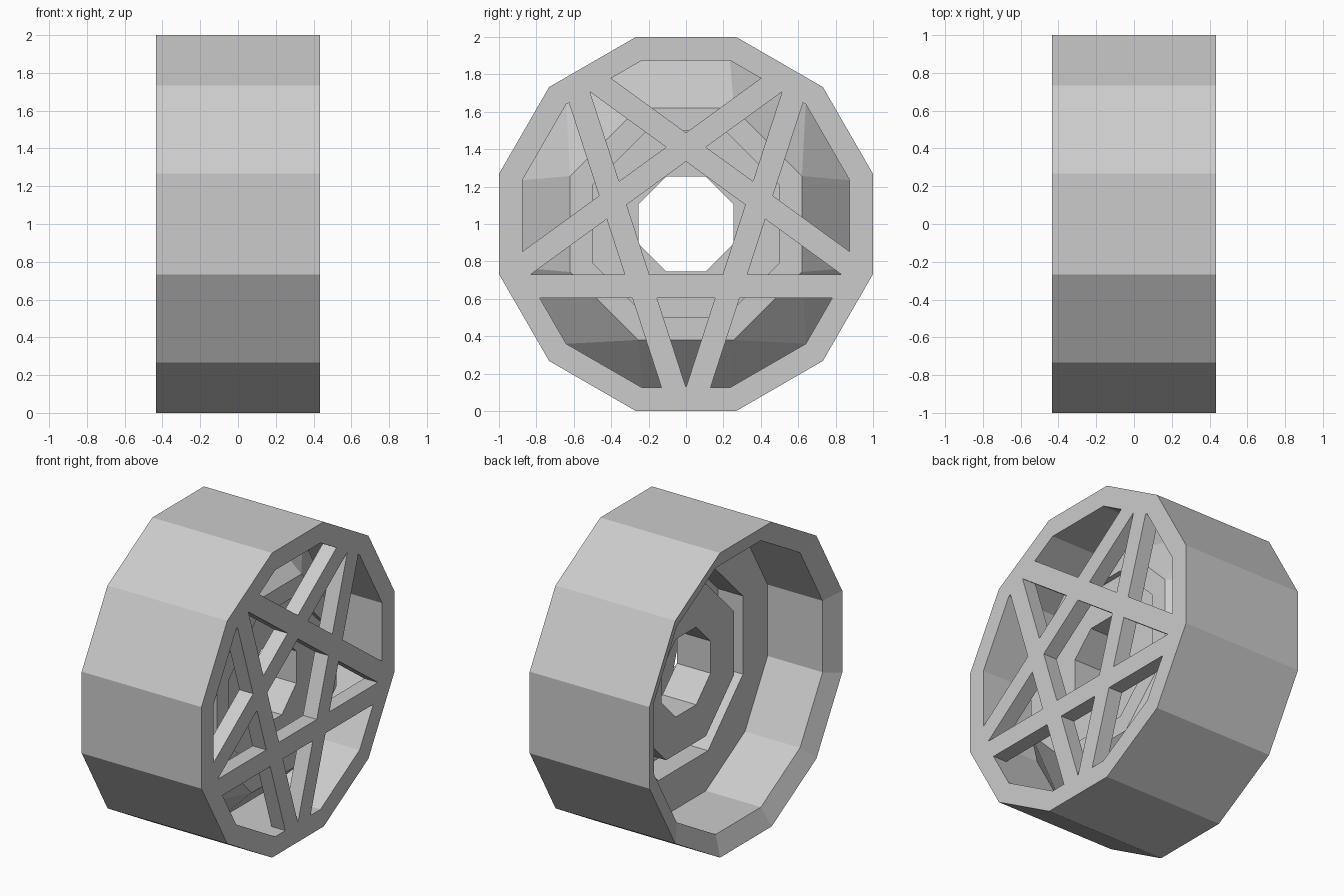
import bpy, bmesh, math
from mathutils import Matrix, Vector

if "Cube" in bpy.data.objects:
    bpy.data.objects.remove(bpy.data.objects["Cube"])

CENTRE = Vector((0, 0, 1))


def loop(bm, n, apothem, x):
    """Regular n-gon around the x axis, flat side up."""
    r = apothem / math.cos(math.pi / n)
    return [bm.verts.new((x, r * math.cos((k + 0.5) * math.tau / n),
                          r * math.sin((k + 0.5) * math.tau / n))) for k in range(n)]


def stitch(bm, a, b):
    """Join two loops; they may differ in number of sides."""
    n, m = len(a), len(b)
    if n == m:
        for k in range(n):
            bm.faces.new((a[k], a[(k + 1) % n], b[(k + 1) % n], b[k]))
        return
    i = j = 0
    while i < n or j < m:
        if j >= m or (i < n and (i + 1.5) / n <= (j + 1.5) / m):
            bm.faces.new((a[i % n], a[(i + 1) % n], b[j % m]))
            i += 1
        else:
            bm.faces.new((a[i % n], b[(j + 1) % m], b[j % m]))
            j += 1


def finish(name, bm):
    bmesh.ops.recalc_face_normals(bm, faces=bm.faces)
    me = bpy.data.meshes.new(name)
    bm.to_mesh(me)
    bm.free()
    ob = bpy.data.objects.new(name, me)
    ob.location = CENTRE
    bpy.context.collection.objects.link(ob)
    return ob


def lathe(name, sections):
    """Closed ring from (sides, apothem, x) sections."""
    bm = bmesh.new()
    loops = [loop(bm, *s) for s in sections]
    for k, lp in enumerate(loops):
        stitch(bm, lp, loops[(k + 1) % len(loops)])
    return finish(name, bm)


# outer rim with a bevelled lip at the back
lathe("rim", [(12, 1.0, -0.435), (12, 1.0, 0.435),
              (12, 0.875, 0.435), (12, 0.875, -0.38)])

# sloped web running into the octagonal hub, with a channel behind
lathe("hub", [(12, 0.875, 0.02), (8, 0.62, 0.28), (8, 0.5, 0.28), (8, 0.5, 0.245),
              (8, 0.255, 0.245), (8, 0.255, 0.0), (8, 0.5, 0.0), (8, 0.5, 0.2),
              (8, 0.62, 0.2), (8, 0.62, 0.02)])

# five crossing bars forming the star on the outer face
for k in range(5):
    bm = bmesh.new()
    mat = (Matrix.Rotation(k * math.tau / 5, 4, 'X')
           @ Matrix.Translation((0.385, 0, -0.3325))
           @ Matrix.Diagonal((0.1, 1.8, 0.125, 1)))
    bmesh.ops.create_cube(bm, size=1, matrix=mat)
    finish(f"spoke_bar_{k + 1}", bm)
